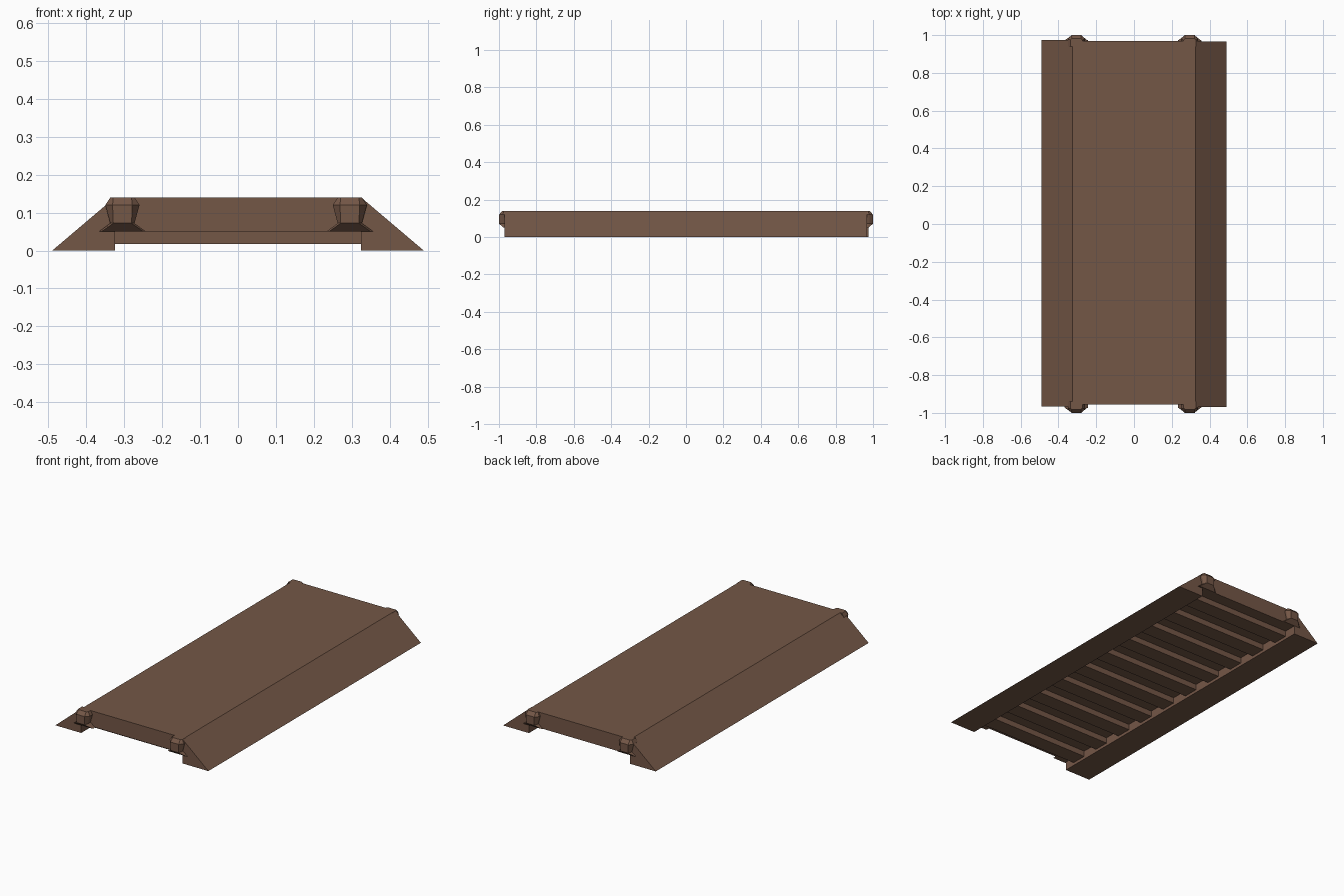
import bpy, bmesh

if "Cube" in bpy.data.objects:
    bpy.data.objects.remove(bpy.data.objects["Cube"])

brown = bpy.data.materials.new("brown wood")
brown.diffuse_color = (0.175, 0.095, 0.062, 1)
brown.use_nodes = True
brown.node_tree.nodes["Principled BSDF"].inputs["Base Color"].default_value = brown.diffuse_color


def make(name, verts, faces):
    mesh = bpy.data.meshes.new(name)
    bm = bmesh.new()
    vs = [bm.verts.new(v) for v in verts]
    for f in faces:
        bm.faces.new([vs[i] for i in f])
    bmesh.ops.recalc_face_normals(bm, faces=bm.faces)
    bm.to_mesh(mesh)
    bm.free()
    mesh.materials.append(brown)
    obj = bpy.data.objects.new(name, mesh)
    bpy.context.collection.objects.link(obj)
    return obj


def loft(name, rings):
    """Skin equal-sized rings and cap both ends."""
    n = len(rings[0])
    verts = [p for r in rings for p in r]
    faces = [list(range(n)), list(range(len(verts) - n, len(verts)))]
    for k in range(len(rings) - 1):
        for i in range(n):
            j = (i + 1) % n
            faces.append([k * n + i, k * n + j, (k + 1) * n + j, (k + 1) * n + i])
    return make(name, verts, faces)


def extrude_y(name, profile, y0, y1):
    return loft(name, [[(x, y, z) for x, z in profile] for y in (y0, y1)])


def box(name, x0, x1, y0, y1, z0, z1):
    return extrude_y(name, [(x0, z0), (x1, z0), (x1, z1), (x0, z1)], y0, y1)


# flat deck
box("deck", -0.325, 0.325, -0.955, 0.97, 0.05, 0.14)

# sloping side ramps
for name, s, y0, y1 in (("left_ramp", -1, -0.965, 0.975), ("right_ramp", 1, -0.97, 0.967)):
    extrude_y(name, [(s * 0.49, 0), (s * 0.325, 0.14), (s * 0.325, 0)], y0, y1)

# cross ribs under the deck
for i in range(10):
    y = -0.855 + i * 0.19
    box(f"rib_{i + 1}", -0.325, 0.325, y - 0.045, y + 0.045, 0.017, 0.052)

# faceted pegs on both ends: (z, front half width, side half width, front y, side y)
levels = [(0.05, 0.055, 0.062, 0.975, 0.972), (0.072, 0.024, 0.032, 1.0, 0.98),
          (0.12, 0.026, 0.045, 1.0, 0.98), (0.14, 0.024, 0.032, 0.982, 0.974)]
for end, s in (("front", -1), ("back", 1)):
    for side, cx in (("left", -0.305), ("right", 0.295)):
        loft(f"{end}_{side}_peg",
             [[(cx - b, s * 0.94, z), (cx - b, s * yb, z), (cx - a, s * ya, z),
               (cx + a, s * ya, z), (cx + b, s * yb, z), (cx + b, s * 0.94, z)]
              for z, a, b, ya, yb in levels])
